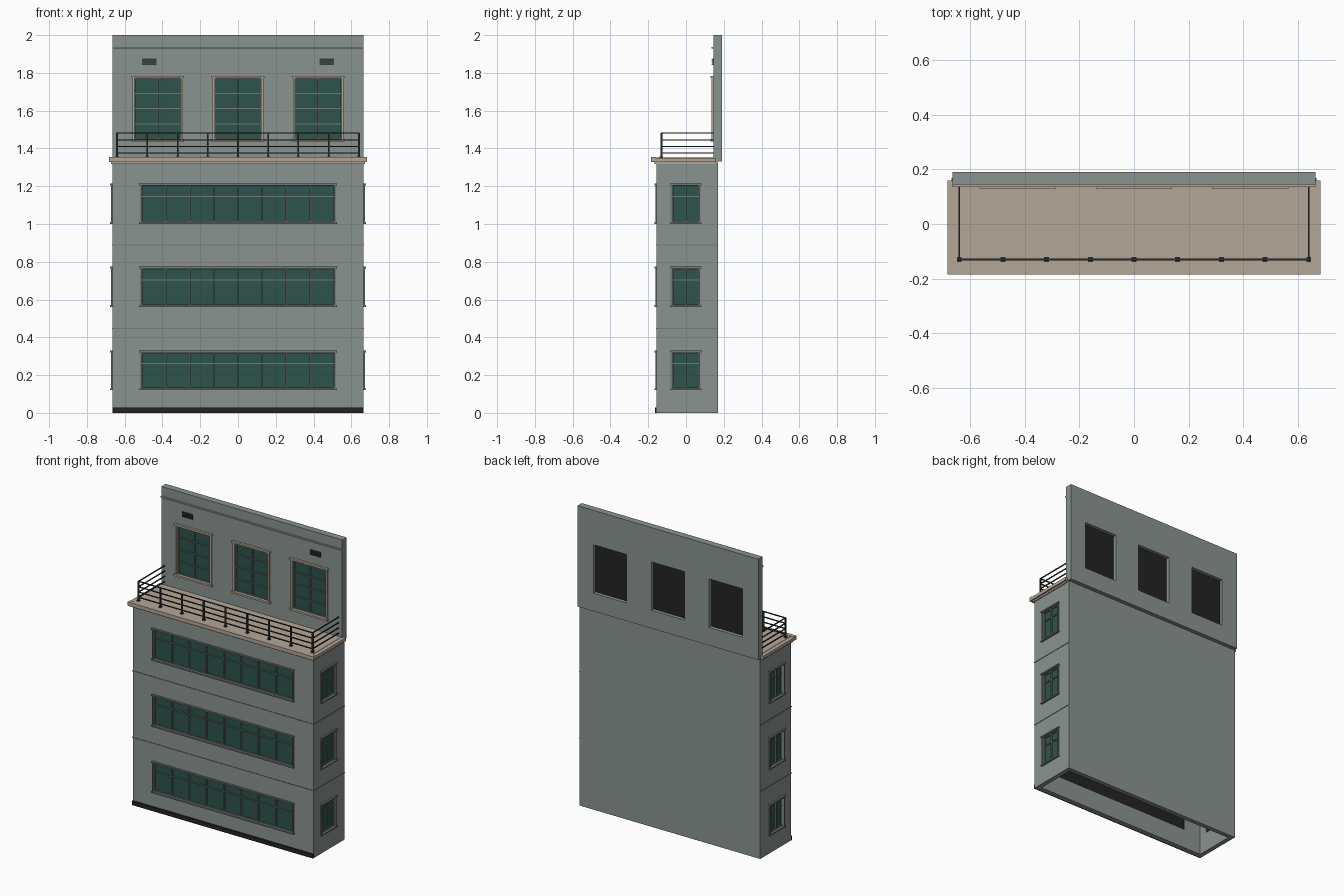
import bpy, bmesh

if "Cube" in bpy.data.objects:
    bpy.data.objects.remove(bpy.data.objects["Cube"])


def material(name, rgb):
    m = bpy.data.materials.new(name)
    m.diffuse_color = (*rgb, 1)
    m.use_nodes = True
    m.node_tree.nodes["Principled BSDF"].inputs["Base Color"].default_value = m.diffuse_color
    return m


WALL = material("grey_green_plaster", (0.255, 0.296, 0.283))
TRIM = material("beige_stone", (0.45, 0.38, 0.305))
FRAME = material("grey_frame", (0.17, 0.195, 0.188))
GLASS = material("green_glass", (0.026, 0.088, 0.070))
BLACK = material("black", (0.017, 0.017, 0.017))
RAIL = material("dark_iron", (0.024, 0.03, 0.03))
VENT = material("dark_green_vent", (0.045, 0.07, 0.055))


def boxes(name, mat, spans):
    """One object made of boxes, each given as (x0, x1, y0, y1, z0, z1)."""
    bm = bmesh.new()
    for x0, x1, y0, y1, z0, z1 in spans:
        x0, x1 = sorted((x0, x1))
        y0, y1 = sorted((y0, y1))
        r = bmesh.ops.create_cube(bm, size=1)
        for v in r["verts"]:
            v.co = (x1 if v.co.x > 0 else x0, y1 if v.co.y > 0 else y0,
                    z1 if v.co.z > 0 else z0)
    me = bpy.data.meshes.new(name)
    bm.to_mesh(me)
    bm.free()
    me.materials.append(mat)
    ob = bpy.data.objects.new(name, me)
    bpy.context.collection.objects.link(ob)
    return ob


def cut(ob, spans):
    """Subtract boxes from an object."""
    cutter = boxes("cutter", ob.data.materials[0], spans)
    cutter.hide_render = True
    mod = ob.modifiers.new("cut", 'BOOLEAN')
    mod.operation = 'DIFFERENCE'
    mod.solver = 'EXACT'
    mod.object = cutter
    bpy.context.view_layer.objects.active = ob
    bpy.ops.object.modifier_apply(modifier="cut")
    bpy.data.objects.remove(cutter)


W, FRONT, BACK, TOP = 0.665, -0.155, 0.17, 1.325    # main block
UPPER_F, UPPER_B = 0.145, 0.19                       # upper wall


# Map (along the wall, outward depth, height) to world spans
def on_front(u0, u1, d0, d1, z0, z1):
    return (u0, u1, FRONT - d0, FRONT - d1, z0, z1)


def on_right(u0, u1, d0, d1, z0, z1):
    return (W + d0, W + d1, u0, u1, z0, z1)


def on_left(u0, u1, d0, d1, z0, z1):
    return (-W - d0, -W - d1, u0, u1, z0, z1)


def on_upper(u0, u1, d0, d1, z0, z1):
    return (u0, u1, UPPER_F - d0, UPPER_F - d1, z0, z1)


glass, backing, bars, surrounds, stone = [], [], [], [], []


def window(side, u0, u1, z0, z1, cols, rows, edge, t, out):
    """Recessed pane with glazing bars, surround, sill and head."""
    glass.append(side(u0, u1, -0.016, -0.012, z0, z1))
    backing.append(side(u0, u1, -0.022, -0.016, z0, z1))
    b = 0.0035
    for i in range(1, cols):
        u = u0 + (u1 - u0) * i / cols
        bars.append(side(u - b, u + b, -0.012, -0.003, z0, z1))
    for f in rows:
        z = z0 + (z1 - z0) * f
        bars.append(side(u0, u1, -0.012, -0.005, z - b * 0.8, z + b * 0.8))
    for u in (u0, u1 - 0.005):
        bars.append(side(u, u + 0.005, -0.012, -0.004, z0, z1))
    for z in (z0, z1 - 0.005):
        bars.append(side(u0, u1, -0.012, -0.004, z, z + 0.005))
    edge.append(side(u0 - t, u0, -0.002, out * 0.6, z0, z1))
    edge.append(side(u1, u1 + t, -0.002, out * 0.6, z0, z1))
    for z in (z0 - t, z1):
        edge.append(side(u0 - t * 1.5, u1 + t * 1.5, -0.002, out, z, z + t))


floors = [(0.13, 0.32), (0.57, 0.765), (1.01, 1.205)]
upper_x = (-0.425, 0, 0.425)
holes = []
for z0, z1 in floors:
    window(on_front, -0.51, 0.51, z0, z1, 8, (0.69,), surrounds, 0.009, 0.012)
    holes.append(on_front(-0.51, 0.51, -0.05, 0.05, z0, z1))
    for side in (on_left, on_right):
        window(side, -0.072, 0.068, z0, z1, 2, (0.69,), surrounds, 0.009, 0.012)
        holes.append(side(-0.072, 0.068, -0.05, 0.05, z0, z1))

# Hollow lower block, open underneath
block = boxes("main_block", WALL, [(-W, W, FRONT, BACK, 0, TOP)])
cut(block, [(-W + 0.03, W - 0.03, FRONT + 0.03, BACK - 0.03, -0.1, TOP - 0.03)])
cut(block, holes)

# Set-back upper wall with three openings
upper = boxes("upper_wall", WALL, [(-W, W, UPPER_F, UPPER_B, 1.33, 2.0)])
cut(upper, [on_upper(x - 0.122, x + 0.122, -0.1, 0.1, 1.45, 1.772) for x in upper_x])
for x in upper_x:
    window(on_upper, x - 0.122, x + 0.122, 1.45, 1.772, 2, (0.25, 0.5, 0.75),
           stone, 0.012, 0.015)

boxes("window_glass", GLASS, glass)
boxes("window_backing", BLACK, backing)
boxes("glazing_bars", FRAME, bars)
boxes("window_surrounds", FRAME, surrounds)
boxes("upper_window_surrounds", TRIM, stone)

# Thin string courses between floors and the black plinth
boxes("string_courses", FRAME,
      [(-W - 0.003, W + 0.003, FRONT - 0.003, BACK - 0.002, z, z + 0.004)
       for z in (0.445, 0.887)])
cut(bpy.data.objects["string_courses"],
    [(-W + 0.01, W - 0.01, FRONT + 0.01, BACK + 0.1, 0, 1)])
boxes("plinth", BLACK, [(-W, W, FRONT - 0.008, FRONT + 0.002, 0, 0.028)])

# Terrace slab with stepped cornice
boxes("terrace_slab", TRIM, [
    (-0.672, 0.672, -0.168, 0.155, 1.318, 1.335),
    (-0.657, 0.657, -0.16, 0.155, 1.33, 1.352),
    (-0.683, 0.683, -0.185, -0.16, 1.329, 1.354)]
    + [(s * 0.655, s * 0.683, -0.16, 0.16, 1.329, 1.35) for s in (-1, 1)])

# Trim line near the top of the upper wall
boxes("top_moulding", TRIM, [on_upper(-W, W, -0.002, 0.009, 1.93, 1.938)])

# Slatted vents
vents, slats = [], []
for x in (-0.47, 0.47):
    vents.append(on_upper(x - 0.039, x + 0.039, -0.002, 0.006, 1.843, 1.876))
    for i in range(4):
        z = 1.845 + i * 0.0088
        slats.append(on_upper(x - 0.036, x + 0.036, 0.004, 0.01, z, z + 0.003))
boxes("vents", VENT, vents)
boxes("vent_slats", RAIL, slats)

# Terrace railing: posts with foot plates, front and side rails
rails = []
RY, RX, r = -0.13, 0.64, 0.003
for i in range(9):
    x = -RX + i * 0.16
    p = 0.005 if i in (0, 3, 5, 8) else 0.004
    rails.append((x - p, x + p, RY - p, RY + p, 1.35, 1.482))
    rails.append((x - 0.009, x + 0.009, RY - 0.009, RY + 0.009, 1.35, 1.357))
for z in (1.375, 1.41, 1.445, 1.481):
    rails.append((-RX, RX, RY - r, RY + r, z - r, z + r))
    for s in (-1, 1):
        rails.append((s * RX - r, s * RX + r, RY, UPPER_F, z - r, z + r))
boxes("terrace_railing", RAIL, rails)
